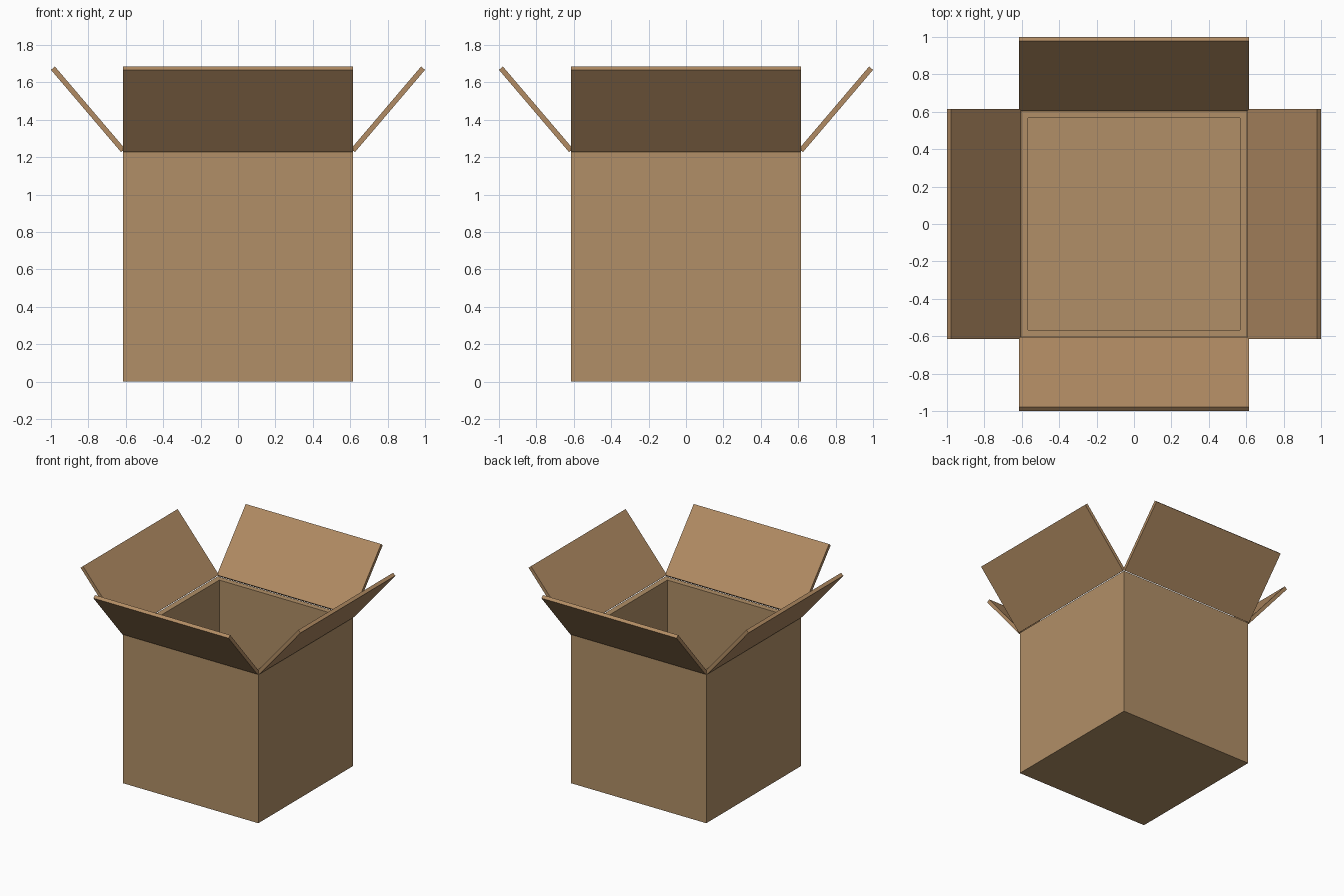
import bpy, bmesh, math
from mathutils import Matrix

if "Cube" in bpy.data.objects:
    bpy.data.objects.remove(bpy.data.objects["Cube"])

HALF, HEIGHT, WALL = 0.615, 1.23, 0.067


def material(name, color):
    mat = bpy.data.materials.new(name)
    mat.diffuse_color = color
    mat.use_nodes = True
    mat.node_tree.nodes["Principled BSDF"].inputs["Base Color"].default_value = mat.diffuse_color
    return mat


def finish(bm, name, mat):
    bmesh.ops.recalc_face_normals(bm, faces=bm.faces)
    mesh = bpy.data.meshes.new(name)
    bm.to_mesh(mesh)
    bm.free()
    mesh.materials.append(mat)
    obj = bpy.data.objects.new(name, mesh)
    bpy.context.collection.objects.link(obj)
    return obj


card = material("cardboard", (0.44, 0.275, 0.135, 1))
flap_card = material("flap_cardboard", (0.44, 0.26, 0.125, 1))

# Box body: a cube hollowed from the top, leaving thick walls and a floor
bm = bmesh.new()
bmesh.ops.create_cube(bm, size=1, matrix=Matrix.Translation((0, 0, HEIGHT / 2))
                      @ Matrix.Diagonal((2 * HALF, 2 * HALF, HEIGHT, 1)))
top = max(bm.faces, key=lambda f: f.calc_center_median().z)
bmesh.ops.inset_region(bm, faces=[top], thickness=WALL)
pit = bmesh.ops.extrude_discrete_faces(bm, faces=[top])["faces"][0]
bmesh.ops.translate(bm, verts=pit.verts, vec=(0, 0, WALL - HEIGHT))
finish(bm, "box_body", card)

# Four open flaps: one slab profile in x-z, swept along y, turned to each side
profile = [(0.625, 1.227), (1.0, 1.667), (0.979, 1.685), (0.604, 1.245)]
for i, side in enumerate(("right", "back", "left", "front")):
    bm = bmesh.new()
    face = bm.faces.new([bm.verts.new((x, -HALF, z)) for x, z in profile])
    ext = bmesh.ops.extrude_face_region(bm, geom=[face])["geom"]
    bmesh.ops.translate(bm, verts=[v for v in ext if isinstance(v, bmesh.types.BMVert)],
                        vec=(0, 2 * HALF, 0))
    bm.transform(Matrix.Rotation(i * math.pi / 2, 4, 'Z'))
    finish(bm, side + "_flap", flap_card)
